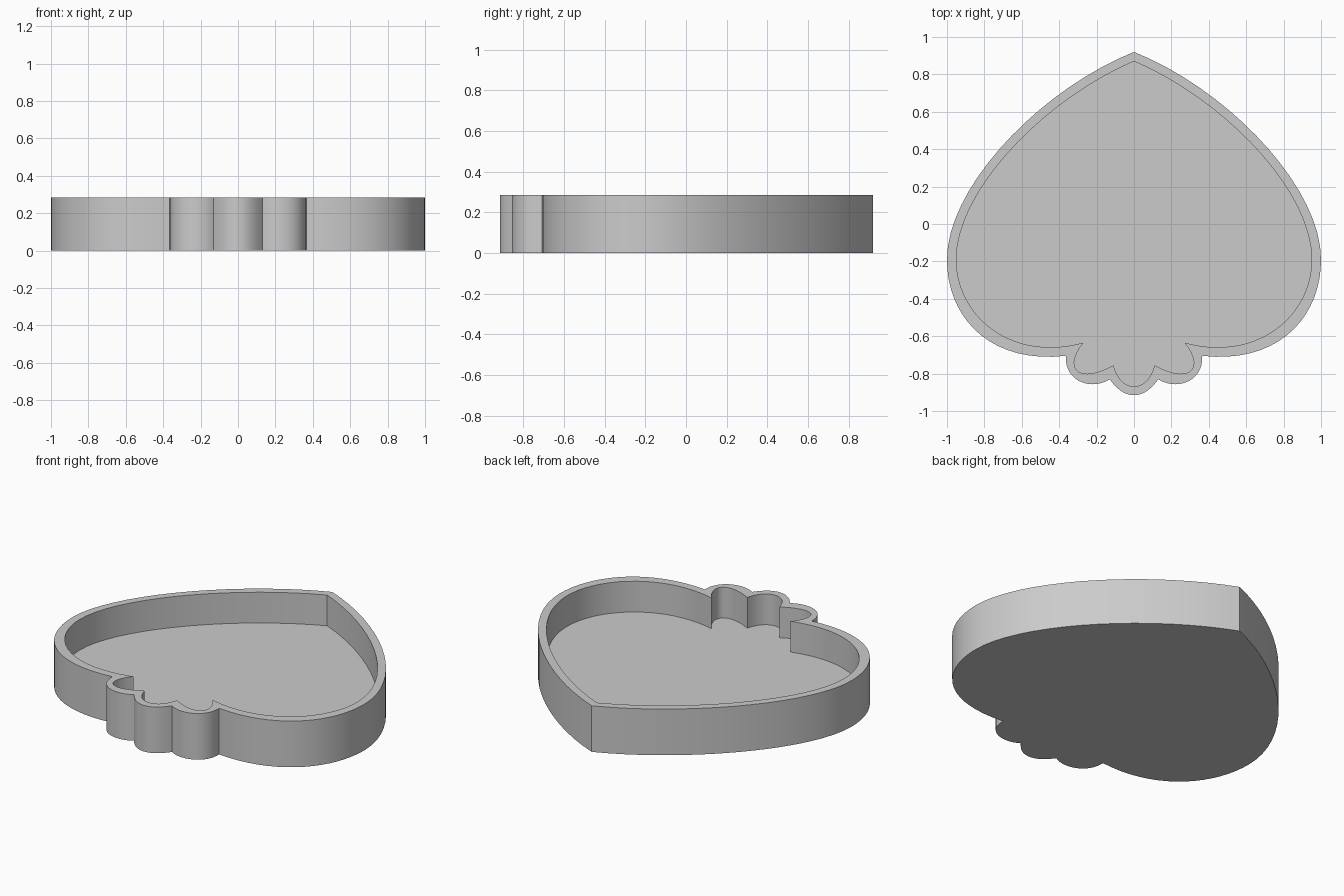
import bpy
import bmesh
import math
from mathutils import Vector
from mathutils.geometry import interpolate_bezier

default_cube = bpy.data.objects.get("Cube")
if default_cube:
    bpy.data.objects.remove(default_cube, do_unlink=True)

HEIGHT = 0.285
FLOOR = 0.095
STEPS = 18

# Right half of each outline: start point, then (handle, handle, end) per curve
OUTER = [(0, .92),
         (.5, .72), (1, .2), (1, -.19),            # shoulder
         (1, -.5), (.77, -.75), (.365, -.705),     # round cheek
         (.37, -.85), (.22, -.89), (.13, -.83),    # side scallop
         (.09, -.885), (.05, -.915), (0, -.915)]   # middle scallop
INNER = [(0, .87),
         (.48, .665), (.95, .18), (.95, -.19),
         (.95, -.49), (.66, -.74), (.27, -.635),
         (.38, -.77), (.3, -.86), (.11, -.755),
         (.09, -.83), (.05, -.868), (0, -.868)]


def outline(controls):
    """Sample the chained curves and mirror them into a closed loop."""
    half = [Vector(controls[0])]
    for i in range(0, len(controls) - 1, 3):
        knots = [Vector(p) for p in controls[i:i + 4]]
        half += interpolate_bezier(*knots, STEPS)[1:]
    mirrored = [Vector((-p.x, p.y)) for p in reversed(half[1:-1])]
    return [Vector((p.x, p.y)) for p in half] + mirrored


def make_material(name, colour):
    mat = bpy.data.materials.new(name)
    mat.use_nodes = True
    mat.diffuse_color = colour
    mat.node_tree.nodes["Principled BSDF"].inputs["Base Color"].default_value = colour
    return mat


# Loft the outer wall, rim and inner wall, then cap the base and the floor
bm = bmesh.new()
outer, inner = outline(OUTER), outline(INNER)
rings = [[bm.verts.new((p.x, p.y, z)) for p in loop]
         for loop, z in ((outer, 0), (outer, HEIGHT), (inner, HEIGHT), (inner, FLOOR))]
count = len(outer)
for low, high in zip(rings, rings[1:]):
    for i in range(count):
        j = (i + 1) % count
        bm.faces.new((low[i], low[j], high[j], high[i]))
bm.faces.new(rings[0])
bm.faces.new(rings[-1])
bmesh.ops.recalc_face_normals(bm, faces=bm.faces[:])

mesh = bpy.data.meshes.new("scalloped_tray")
bm.to_mesh(mesh)
bm.free()
mesh.materials.append(make_material("plain grey", (0.6, 0.6, 0.6, 1)))
tray = bpy.data.objects.new("scalloped_tray", mesh)
bpy.context.collection.objects.link(tray)

# Smooth the curved walls while keeping rims and cusps crisp
bpy.ops.object.select_all(action="DESELECT")
tray.select_set(True)
bpy.context.view_layer.objects.active = tray
bpy.ops.object.shade_smooth_by_angle(angle=math.radians(30))
